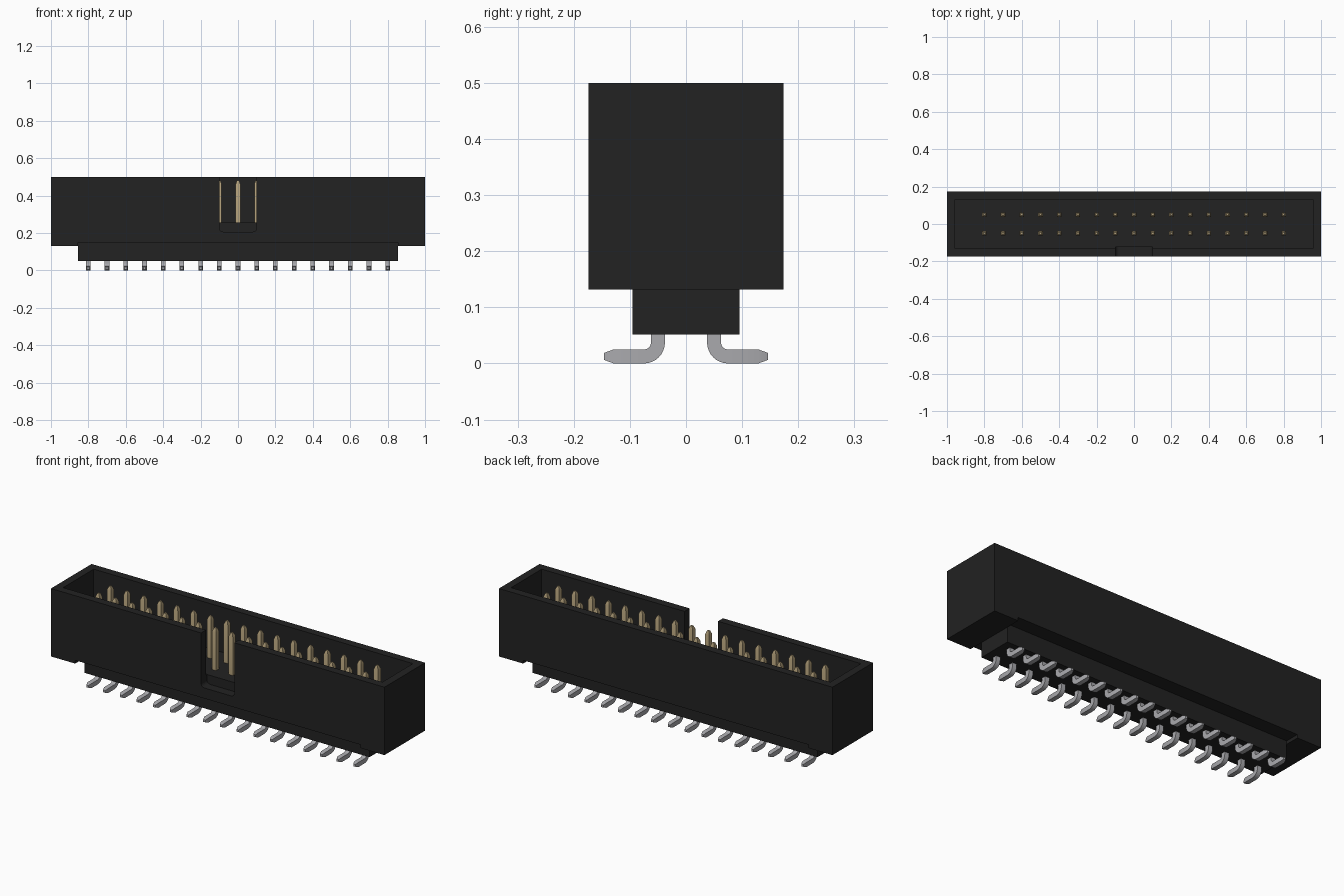
import bpy, bmesh, math
from mathutils import Vector

if "Cube" in bpy.data.objects:
    bpy.data.objects.remove(bpy.data.objects["Cube"])


def material(name, rgb):
    m = bpy.data.materials.new(name)
    m.diffuse_color = (*rgb, 1)
    m.use_nodes = True
    m.node_tree.nodes["Principled BSDF"].inputs["Base Color"].default_value = m.diffuse_color
    return m


BLACK = material("black plastic", (0.016, 0.016, 0.016))
GOLD = material("gold pin", (0.46, 0.36, 0.20))
TIN = material("tin lead", (0.40, 0.40, 0.42))


def add_object(name, mesh, mat=None):
    if mat and not mesh.materials:
        mesh.materials.append(mat)
    ob = bpy.data.objects.new(name, mesh)
    bpy.context.collection.objects.link(ob)
    return ob


def prism(name, profile, y0, y1, mat):
    """Extrude an x-z outline from y0 to y1."""
    bm = bmesh.new()
    face = bm.faces.new([bm.verts.new((x, y0, z)) for x, z in profile])
    ext = bmesh.ops.extrude_face_region(bm, geom=[face])
    moved = [v for v in ext["geom"] if isinstance(v, bmesh.types.BMVert)]
    bmesh.ops.translate(bm, verts=moved, vec=(0, y1 - y0, 0))
    bmesh.ops.recalc_face_normals(bm, faces=bm.faces[:])
    mesh = bpy.data.meshes.new(name)
    bm.to_mesh(mesh)
    bm.free()
    return add_object(name, mesh, mat)


def box(name, hx, hy, z0, z1, mat):
    return prism(name, [(-hx, z0), (hx, z0), (hx, z1), (-hx, z1)], -hy, hy, mat)


def cut(target, cutter):
    mod = target.modifiers.new("cut", "BOOLEAN")
    mod.operation, mod.solver, mod.object = "DIFFERENCE", "EXACT", cutter
    dg = bpy.context.evaluated_depsgraph_get()
    mesh = bpy.data.meshes.new_from_object(target.evaluated_get(dg))
    target.modifiers.clear()
    target.data = mesh
    bpy.data.objects.remove(cutter)


def sweep(name, sections, half, mat):
    """Square bar in the y-z plane; sections are (y, z, angle of travel, scale)."""
    bm = bmesh.new()
    rings = []
    for y, z, a, s in sections:
        n = Vector((0, -math.sin(a), math.cos(a)))
        c = Vector((0, y, z))
        rings.append([bm.verts.new(c + Vector((i * half * s, 0, 0)) + n * (j * half * s))
                      for i, j in ((-1, -1), (1, -1), (1, 1), (-1, 1))])
    for r0, r1 in zip(rings, rings[1:]):
        for k in range(4):
            bm.faces.new((r0[k], r0[(k + 1) % 4], r1[(k + 1) % 4], r1[k]))
    bm.faces.new(rings[0])
    bm.faces.new(rings[-1])
    bmesh.ops.recalc_face_normals(bm, faces=bm.faces[:])
    mesh = bpy.data.meshes.new(name)
    bm.to_mesh(mesh)
    bm.free()
    mesh.materials.append(mat)
    mesh.shade_smooth()
    mesh.set_sharp_from_angle(angle=math.radians(25))
    return mesh


# Shroud: raised underside between two end feet, open cavity above
foot, end = 0.855, 1.0
shroud = prism("shroud", [(-end, 0.132), (-foot, 0.132), (-foot, 0.15), (foot, 0.15),
                          (foot, 0.132), (end, 0.132), (end, 0.5), (-end, 0.5)],
               -0.174, 0.174, BLACK)
cut(shroud, box("cavity_cutter", 0.957, 0.131, 0.256, 0.6, BLACK))

# Keying notch with rounded lower corners in the front wall
r = 0.02
outline = [(0.1, 0.6), (-0.1, 0.6)]
for cx, start in ((-0.1 + r, 180), (0.1 - r, 270)):
    for k in range(6):
        a = math.radians(start + 18 * k)
        outline.append((cx + r * math.cos(a), 0.207 + r + r * math.sin(a)))
cut(shroud, prism("notch_cutter", outline, -0.25, -0.124, BLACK))

# Lower base block
box("base", foot, 0.095, 0.052, 0.15, BLACK)

# Contact pins (above) and gull-wing leads (below), two rows of 17
up = math.pi / 2
pin_mesh = sweep("pin", [(0, 0.256, up, 1), (0, 0.462, up, 1), (0, 0.481, up, 0.45)],
                 0.0125, GOLD)
path = [(0.05, 0.056, -up, 1)]
for k in range(9):
    a = -up + up * k / 8
    path.append((0.075 - 0.025 * math.cos(a + up), 0.0375 - 0.025 * math.sin(a + up), a, 1))
path += [(0.129, 0.0125, 0, 1), (0.146, 0.0125, 0, 0.5)]
lead_mesh = sweep("lead", path, 0.0125, TIN)

for row, side in (("back", 1), ("front", -1)):
    for i in range(17):
        x = -0.8 + 0.1 * i
        pin = add_object(f"{row}_pin_{i + 1}", pin_mesh)
        pin.location = (x, 0.05 * side, 0)
        lead = add_object(f"{row}_lead_{i + 1}", lead_mesh)
        lead.location = (x, 0, 0)
        lead.rotation_euler = (0, 0, 0 if side > 0 else math.pi)
